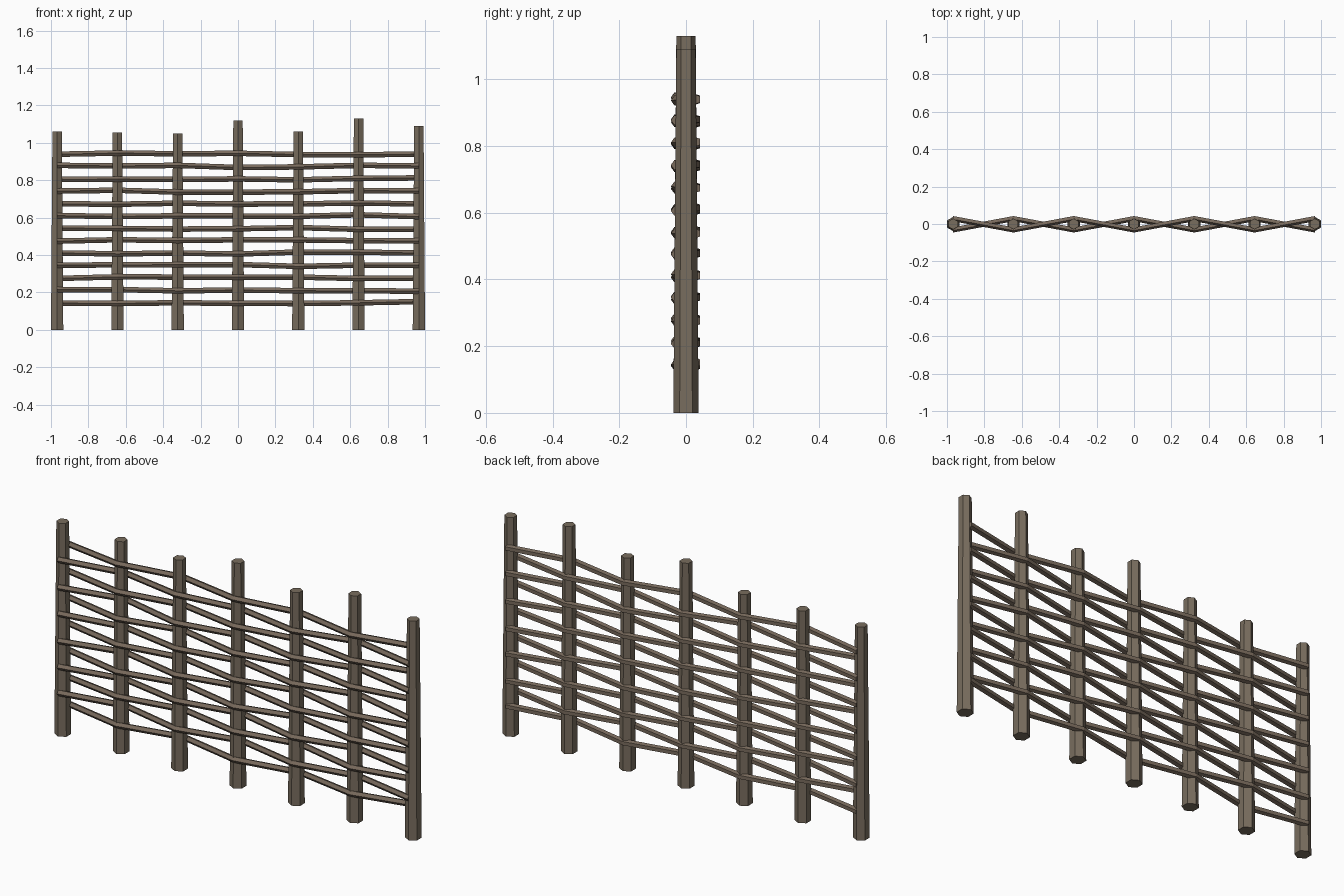
import bpy, bmesh, math, random

if "Cube" in bpy.data.objects:
    bpy.data.objects.remove(bpy.data.objects["Cube"])

random.seed(4)

def material(name, rgb):
    m = bpy.data.materials.new(name)
    m.diffuse_color = (*rgb, 1)
    m.use_nodes = True
    m.node_tree.nodes["Principled BSDF"].inputs["Base Color"].default_value = m.diffuse_color
    return m

post_wood = material("post brown", (0.19, 0.153, 0.112))
rod_wood = material("rod brown", (0.19, 0.145, 0.108))

def tube(name, rings, mat):
    # rings: lists of points, bridged in order with capped ends
    bm = bmesh.new()
    vs = [[bm.verts.new(p) for p in ring] for ring in rings]
    n = len(vs[0])
    for a, b in zip(vs, vs[1:]):
        for i in range(n):
            j = (i + 1) % n
            bm.faces.new((a[i], a[j], b[j], b[i]))
    bm.faces.new(vs[0])
    bm.faces.new(vs[-1])
    bmesh.ops.recalc_face_normals(bm, faces=bm.faces)
    me = bpy.data.meshes.new(name)
    bm.to_mesh(me)
    bm.free()
    me.materials.append(mat)
    bpy.context.collection.objects.link(bpy.data.objects.new(name, me))

# Tapered six-sided posts
xs = [0.967 * (i - 3) / 3 for i in range(7)]
heights = [1.06, 1.055, 1.05, 1.12, 1.06, 1.13, 1.09]
for k, (x, h) in enumerate(zip(xs, heights)):
    def ring(r, z):
        return [(x + r * math.sin(i * math.pi / 3), -r * math.cos(i * math.pi / 3), z)
                for i in range(6)]
    tube(f"post_{k + 1}", [ring(0.038, 0), ring(0.029, h)], post_wood)

# Five-sided rods woven alternately in front of and behind the posts
ROWS, R, SWING = 13, 0.0155, 0.030
for row in range(ROWS):
    z0 = 0.146 + row * (0.94 - 0.146) / (ROWS - 1)
    rings = []
    for k, x in enumerate(xs):
        y = SWING if (row + k) % 2 == 0 else -SWING
        z = z0 + random.uniform(-0.006, 0.006)
        rings.append([(x, y - R * math.cos(i * math.tau / 5), z + R * math.sin(i * math.tau / 5))
                      for i in range(5)])
    tube(f"woven_rod_{row + 1}", rings, rod_wood)
